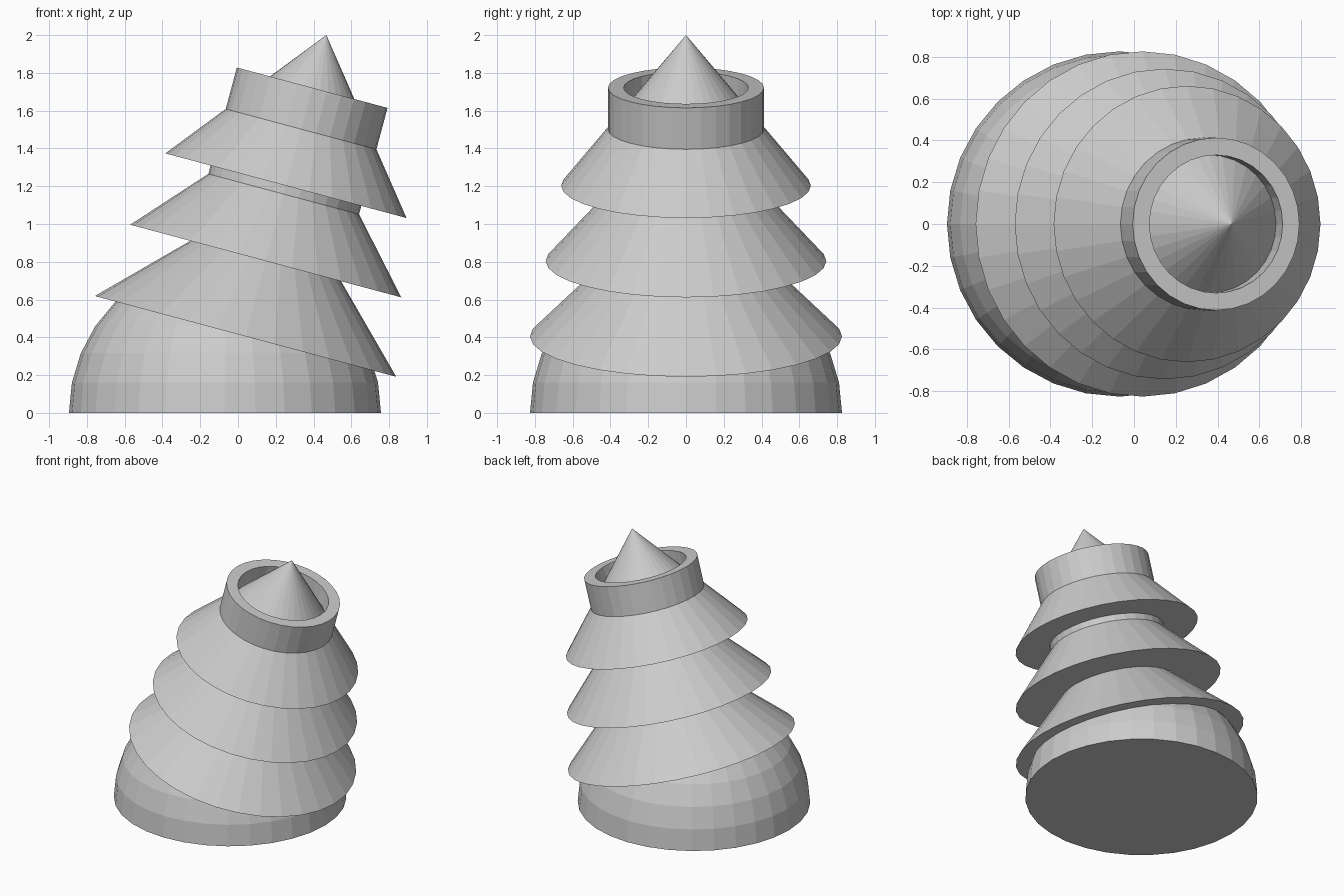
import bpy, bmesh, math
from mathutils import Matrix, Vector

if "Cube" in bpy.data.objects:
    bpy.data.objects.remove(bpy.data.objects["Cube"])

SEG = 32
R = 0.826            # base radius of dome and lowest tier
STEP = 0.413         # spacing along the leaning axis
TILT = Matrix.Translation((0.04, 0, 0.405)) @ Matrix.Rotation(math.radians(15), 4, 'Y')


def finish(bm, name, matrix):
    bmesh.ops.remove_doubles(bm, verts=bm.verts, dist=1e-5)
    bmesh.ops.recalc_face_normals(bm, faces=bm.faces)
    me = bpy.data.meshes.new(name)
    bm.to_mesh(me)
    bm.free()
    ob = bpy.data.objects.new(name, me)
    ob.matrix_world = matrix
    bpy.context.collection.objects.link(ob)
    return ob


def lathe(name, profile, matrix, closed=False):
    """Revolve an (r, z) profile around local z."""
    bm = bmesh.new()
    vs = [bm.verts.new((r, 0, z)) for r, z in profile]
    pairs = list(zip(vs, vs[1:])) + ([(vs[-1], vs[0])] if closed else [])
    edges = [bm.edges.new(p) for p in pairs]
    bmesh.ops.spin(bm, geom=vs + edges, cent=(0, 0, 0), axis=(0, 0, 1),
                   angle=2 * math.pi, steps=SEG, use_merge=True)
    return finish(bm, name, matrix)


# upright half-dome base with a flat underside
arc = [(R * math.cos(math.pi / 16 * i), R * math.sin(math.pi / 16 * i)) for i in range(8)]
lathe("base_dome", [(0, 0)] + arc + [(0, R)], Matrix.Translation((-0.069, 0, 0)))

# three leaning tiers, each tapering to half its base radius
for i, r in enumerate((0.826, 0.743, 0.661)):
    s = i * STEP
    lathe(f"tier_{i + 1}", [(0, s), (r, s), (r / 2, s + STEP), (0, s + STEP)], TILT)

# hollow sleeve: shows as a neck under the top tier and as the collar rim
top = 3.3 * STEP
lathe("collar", [(0.413, STEP), (0.413, top), (0.33, top), (0.33, STEP)], TILT, closed=True)

# pointed tip standing inside the collar
lathe("tip", [(0, 3 * STEP), (0.33, 3 * STEP), (0, 4 * STEP)], TILT)
